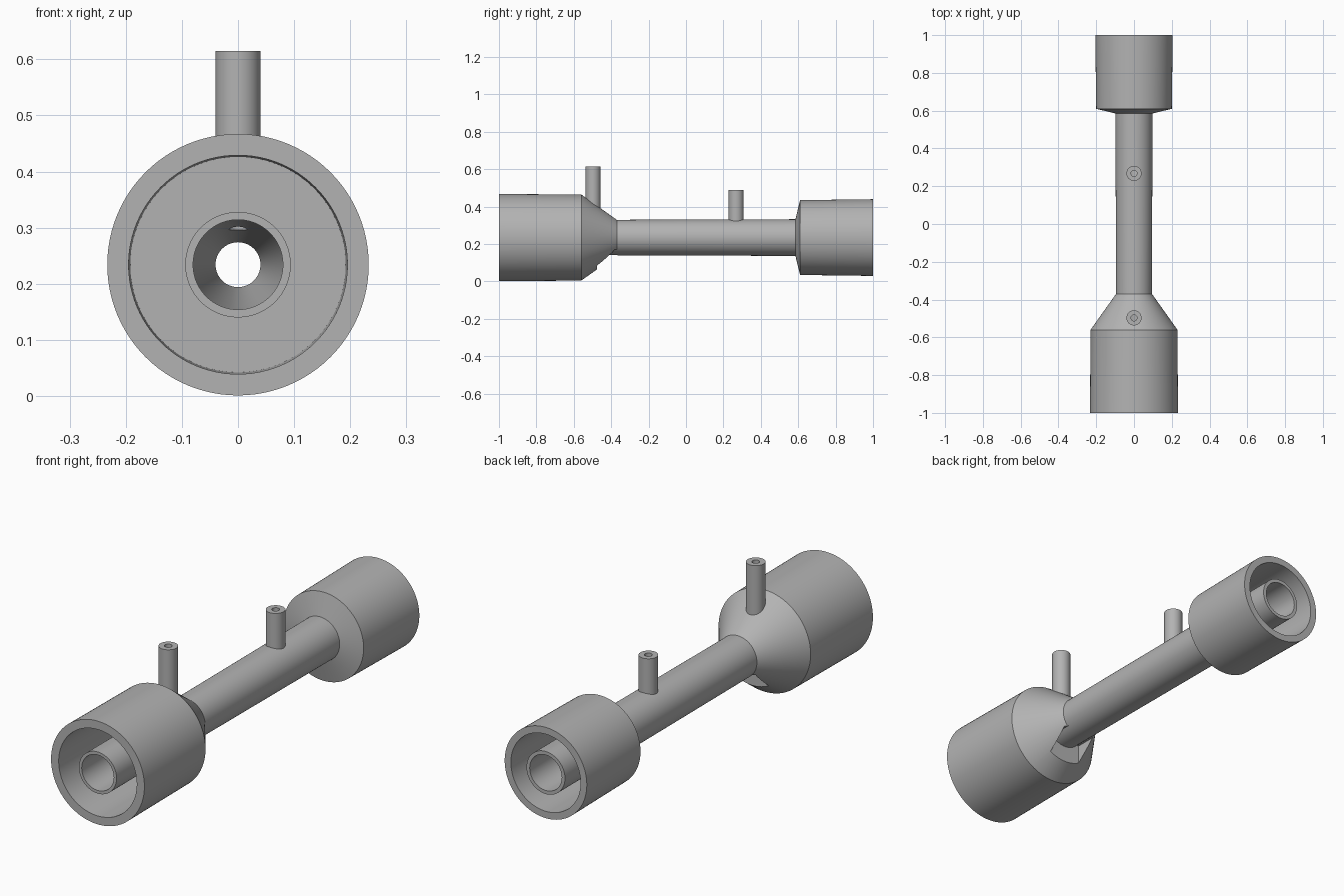
import bpy, bmesh, math
from mathutils import Vector, Matrix

if "Cube" in bpy.data.objects:
    bpy.data.objects.remove(bpy.data.objects["Cube"], do_unlink=True)

AXIS_Z = 0.234

grey = bpy.data.materials.new("matte grey")
grey.diffuse_color = (0.45, 0.45, 0.45, 1)
grey.use_nodes = True
grey.node_tree.nodes["Principled BSDF"].inputs["Base Color"].default_value = (0.45, 0.45, 0.45, 1)


def finish(bm, name):
    bmesh.ops.recalc_face_normals(bm, faces=bm.faces)
    mesh = bpy.data.meshes.new(name)
    bm.to_mesh(mesh)
    bm.free()
    obj = bpy.data.objects.new(name, mesh)
    bpy.context.collection.objects.link(obj)
    mesh.materials.append(grey)
    return obj


def lathe(name, profile, axis, centre, steps=96):
    """Revolve a closed (radius, distance along axis) profile."""
    bm = bmesh.new()
    axis = Vector(axis)
    side = Vector((1, 0, 0))
    verts = [bm.verts.new(Vector(centre) + side * r + axis * d) for r, d in profile]
    edges = [bm.edges.new((verts[i], verts[(i + 1) % len(verts)])) for i in range(len(verts))]
    bmesh.ops.spin(bm, geom=verts + edges, cent=centre, axis=axis,
                   angle=2 * math.pi, steps=steps, use_duplicate=False)
    bmesh.ops.remove_doubles(bm, verts=bm.verts, dist=1e-5)
    return finish(bm, name)


def cylinder(name, radius, depth, matrix, segments=48):
    bm = bmesh.new()
    bmesh.ops.create_cone(bm, cap_ends=True, segments=segments, radius1=radius,
                          radius2=radius, depth=depth, matrix=matrix)
    return finish(bm, name)


def box(name, low, high):
    low, high = Vector(low), Vector(high)
    bm = bmesh.new()
    bmesh.ops.create_cube(bm, size=1, matrix=Matrix.Translation((low + high) / 2)
                          @ Matrix.Diagonal((*(high - low), 1)))
    return finish(bm, name)


def activate(obj):
    bpy.ops.object.select_all(action='DESELECT')
    obj.select_set(True)
    bpy.context.view_layer.objects.active = obj


def cut(target, cutter):
    cutter.hide_render = True
    mod = target.modifiers.new("cut", 'BOOLEAN')
    mod.operation = 'DIFFERENCE'
    mod.solver = 'EXACT'
    mod.object = cutter
    activate(target)
    bpy.ops.object.modifier_apply(modifier=mod.name)
    bpy.data.objects.remove(cutter, do_unlink=True)


# Main body: two cups with inner sleeves, joined by a tube with a narrowed bore
body_profile = [
    (0.233, -1.0), (0.230, -0.56), (0.095, -0.37), (0.098, 0.585),   # outer skin
    (0.200, 0.61), (0.205, 1.0),
    (0.174, 1.0), (0.172, 0.63), (0.096, 0.63), (0.096, 1.0),        # back cup and sleeve
    (0.080, 1.0), (0.080, 0.62), (0.040, 0.42),                      # bore
    (0.040, -0.36), (0.080, -0.58), (0.080, -1.0),
    (0.094, -1.0), (0.094, -0.58), (0.192, -0.58), (0.195, -1.0),    # front sleeve and cup
]
body = lathe("flow_tube_body", body_profile, (0, 1, 0), (0, 0, AXIS_Z))

# Notch under the front cone, leaving the central tube whole
notch = box("notch_cutter", (-0.08, -0.475, -0.02), (0.08, -0.365, 0.17))
keep = cylinder("tube_keeper", 0.0945, 0.6, Matrix.Translation((0, -0.42, AXIS_Z))
                @ Matrix.Rotation(math.pi / 2, 4, 'X'), 96)
cut(notch, keep)
cut(body, notch)

# Pressure ports: (name, y, bottom z, top z), each drilled through to the bore
ports = []
for name, y, low, top in (("front_port", -0.497, 0.345, 0.615), ("back_port", 0.268, 0.30, 0.487)):
    drill = cylinder(name + "_drill", 0.016, 0.30, Matrix.Translation((0, y, AXIS_Z + 0.15)))
    cut(body, drill)
    ports.append(lathe(name, [(0.016, low), (0.04, low), (0.04, top), (0.016, top)],
                       (0, 0, 1), (0, y, 0), 48))

# Smooth round walls with crisp rims
for obj in [body] + ports:
    activate(obj)
    bpy.ops.object.shade_smooth_by_angle(angle=math.radians(15))
